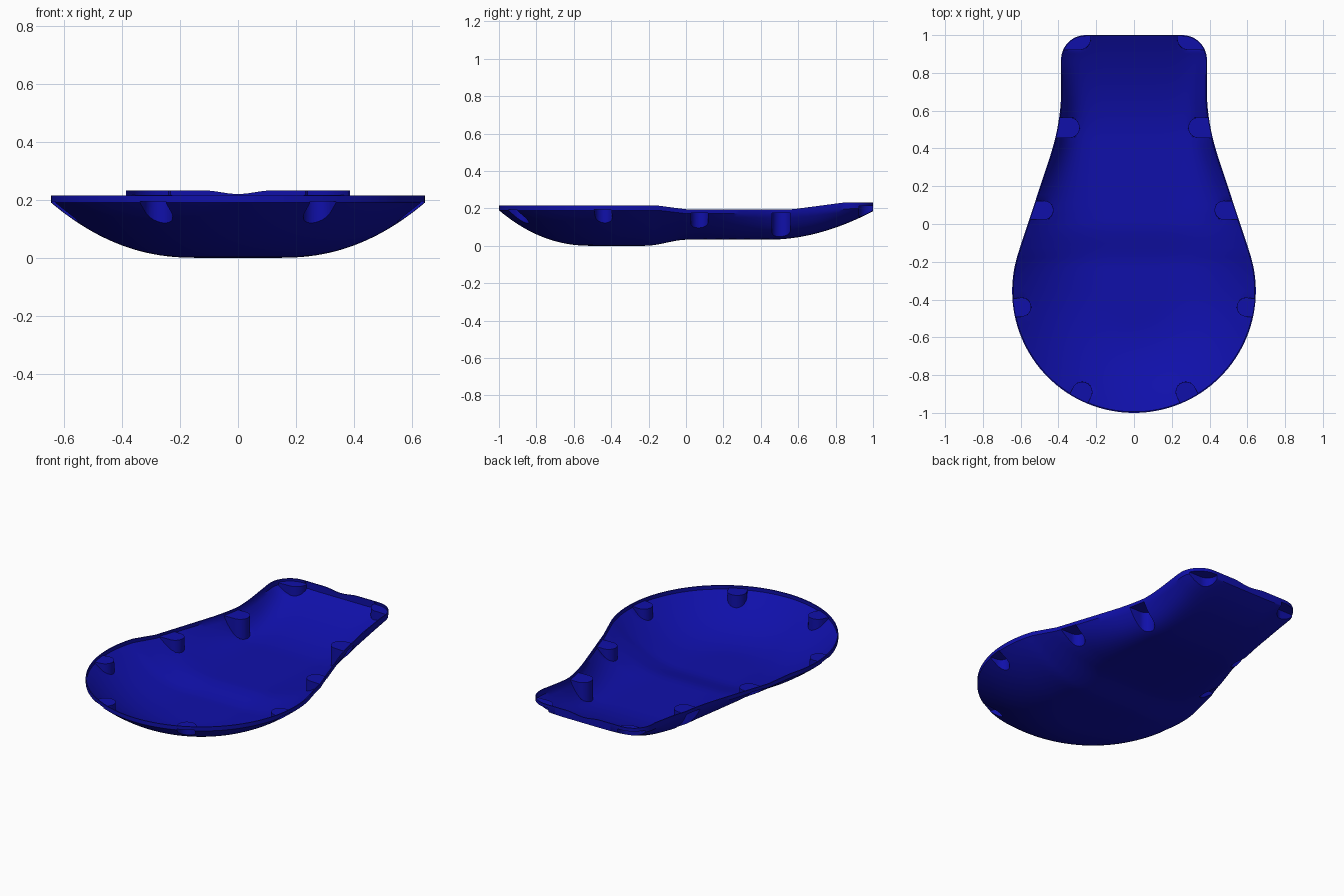
import bpy, bmesh, math
from mathutils import Vector

if "Cube" in bpy.data.objects:
    bpy.data.objects.remove(bpy.data.objects["Cube"])

CY, R = -0.355, 0.645          # centre and radius of the round bowl


def lerp_table(pts, y):
    if y <= pts[0][0]:
        return pts[0][1]
    for (a, va), (b, vb) in zip(pts, pts[1:]):
        if y <= b:
            return va + (vb - va) * (y - a) / (b - a)
    return pts[-1][1]


def half_width(y):
    if y < -0.153:
        return math.sqrt(max(R * R - (y - CY) ** 2, 0))
    if y < 0.35:
        return 0.613 - 0.33 * (y + 0.153)
    if y < 0.7:                # flare easing into the straight neck
        t = (0.7 - y) / 0.35
        return 0.386 + 0.061 * t ** 1.9
    if y < 0.87:
        return 0.386
    return 0.256 + math.sqrt(max(0.13 ** 2 - (y - 0.87) ** 2, 0))


def rim(x, y):
    z = lerp_table([(-0.15, 0.215), (0.0, 0.195), (0.57, 0.195), (0.85, 0.232)], y)
    if y > 0.6 and abs(x) < 0.115:   # shallow dip in the back edge
        z -= 0.006 * (1 + math.cos(math.pi * x / 0.115)) * (y - 0.6) / 0.4
    return z


def keel(y):
    t = min(max((y + 0.22) / 0.23, 0), 1)
    z = 0.033 * t * t * (3 - 2 * t)
    return z + (0.152 * ((y - 0.45) / 0.55) ** 1.9 if y > 0.45 else 0)


def under(s, y):
    u = max(0, (abs(s) - 0.23) / 0.77)
    p = lerp_table([(-0.15, 2.2), (0.07, 2.6), (0.5, 5)], y)
    lip = lerp_table([(-0.15, 0.19), (0, 0.172), (0.55, 0.172), (0.9, 0.2)], y)
    k = keel(y)
    return k + (lip - k) * u ** p


# Rows from spine point to edge point: a fan round the bowl, then straight across
rows = []
for i in range(33):
    a = math.radians(-90 + 90 * i / 32)
    rows.append((CY, R * math.cos(a), CY + R * math.sin(a)))
ys = [CY + (0.87 - CY) * i / 48 for i in range(1, 49)]
ys += [0.87 + 0.13 * math.sin(math.radians(90 * i / 12)) for i in range(1, 13)]
rows += [(y, half_width(y), y) for y in ys]

N = 28
cols = [math.copysign(abs(j / N) ** 0.85, j) for j in range(-N, N + 1)]

# Solid body: curved underside, side wall and temporary lid
bm = bmesh.new()
low, top = [], []
for sy, px, py in rows:
    lo, hi = [], []
    for s in cols:
        x, y = s * px, sy + abs(s) * (py - sy)
        lo.append(bm.verts.new((x, y, under(s, y))))
        hi.append(bm.verts.new((x, y, rim(x, y))))
    low.append(lo)
    top.append(hi)
for i in range(len(rows) - 1):
    for j in range(2 * N):
        for grid, mat in ((low, 0), (top, 1)):
            f = bm.faces.new((grid[i][j], grid[i][j + 1], grid[i + 1][j + 1], grid[i + 1][j]))
            f.material_index = mat
    for j in (0, 2 * N):
        bm.faces.new((low[i][j], low[i + 1][j], top[i + 1][j], top[i][j]))
for j in range(2 * N):
    bm.faces.new((low[-1][j], low[-1][j + 1], top[-1][j + 1], top[-1][j]))
bmesh.ops.remove_doubles(bm, verts=bm.verts, dist=1e-5)
bmesh.ops.recalc_face_normals(bm, faces=bm.faces)
me = bpy.data.meshes.new("shell")
bm.to_mesh(me)
bm.free()
shell = bpy.data.objects.new("shell", me)
bpy.context.collection.objects.link(shell)
blue = bpy.data.materials.new("deep_blue")
blue.diffuse_color = (0.005, 0.005, 0.4, 1)
blue.use_nodes = True
blue.node_tree.nodes["Principled BSDF"].inputs["Base Color"].default_value = blue.diffuse_color
lid = bpy.data.materials.new("lid_marker")
me.materials.append(blue)
me.materials.append(lid)

# U-shaped screw recesses, open to the outside: x, y, radius, outward direction
slots = [(0.275, -0.89, 0.05, (0.45, -0.89)), (0.595, -0.44, 0.046, (0.99, -0.13)),
         (0.477, 0.073, 0.046, (1, 0)), (0.342, 0.51, 0.05, (1, 0)),
         (0.292, 0.985, 0.06, (1, 0))]
cb = bmesh.new()
for x, y, r, d in slots:
    for side in (1, -1):
        zt = rim(x, y) - 0.02
        vs = []
        for off in (0, 0.25):
            for k in range(32):
                a = 2 * math.pi * (k + 0.37) / 32
                for z in (-0.1, zt):
                    vs.append(cb.verts.new((side * (x + d[0] * off + r * math.cos(a)),
                                            y + d[1] * off + r * math.sin(a), z)))
        out = bmesh.ops.convex_hull(cb, input=vs)
        junk = [v for v in vs if v.is_valid and not v.link_faces]
        bmesh.ops.delete(cb, geom=junk, context='VERTS')
bmesh.ops.recalc_face_normals(cb, faces=cb.faces)
cme = bpy.data.meshes.new("recess_cutter")
cb.to_mesh(cme)
cb.free()
cme.materials.append(blue)
cutter = bpy.data.objects.new("recess_cutter", cme)
bpy.context.collection.objects.link(cutter)
cutter.hide_render = True

bpy.context.view_layer.objects.active = shell
shell.select_set(True)
m = shell.modifiers.new("recesses", 'BOOLEAN')
m.operation, m.solver, m.object = 'DIFFERENCE', 'EXACT', cutter
bpy.ops.object.modifier_apply(modifier=m.name)
bpy.data.objects.remove(cutter)

# Take off the lid, leaving the open shell, then give it a thin wall
bm = bmesh.new()
bm.from_mesh(me)
bmesh.ops.delete(bm, geom=[f for f in bm.faces if f.material_index == 1], context='FACES')
bm.to_mesh(me)
bm.free()
me.materials.pop(index=1)
m = shell.modifiers.new("wall", 'SOLIDIFY')
m.thickness, m.offset = 0.006, -1
bpy.ops.object.modifier_apply(modifier=m.name)
bpy.ops.object.shade_smooth_by_angle(angle=math.radians(35))
